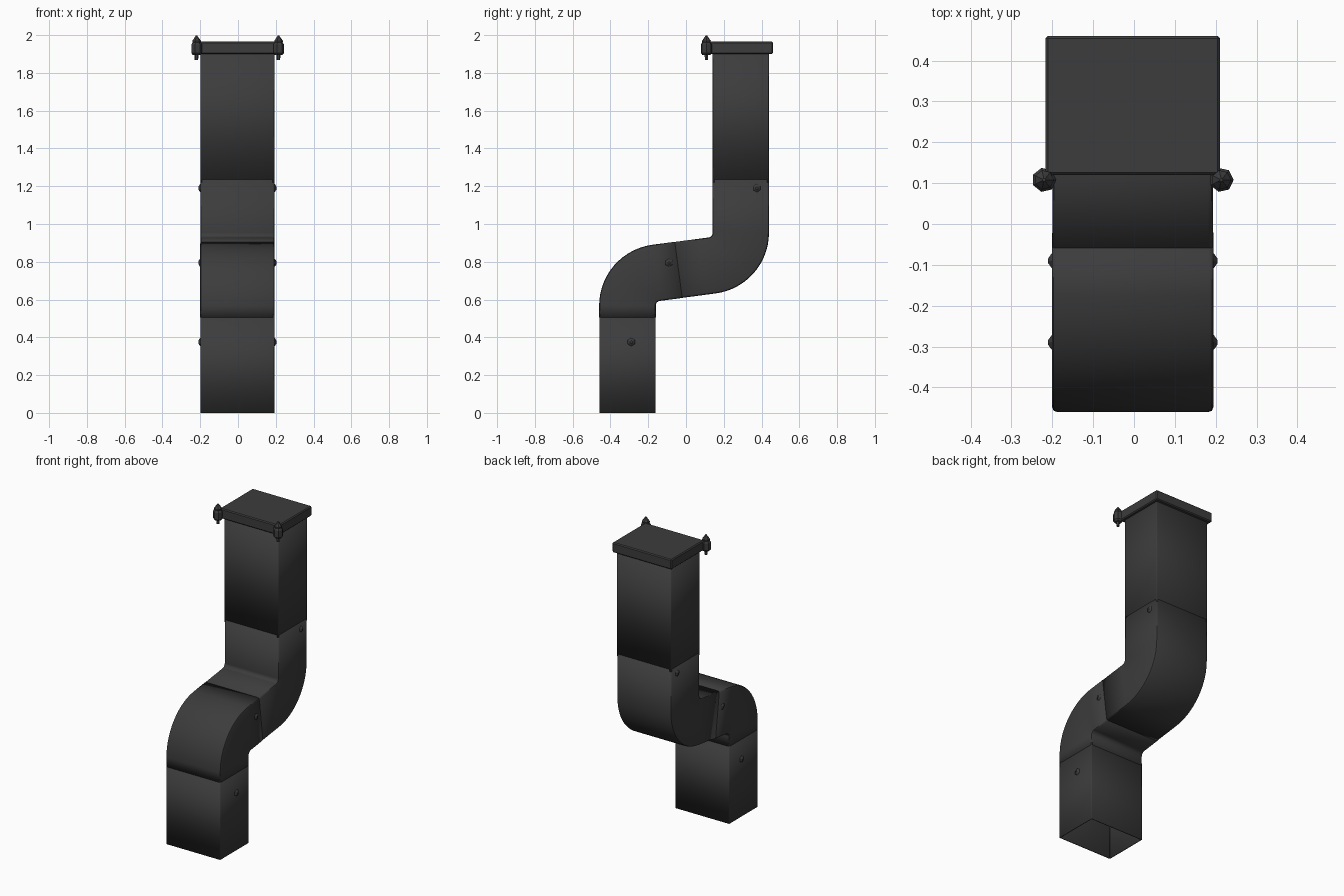
import bpy, bmesh, math
from mathutils import Vector, Matrix

if "Cube" in bpy.data.objects:
    bpy.data.objects.remove(bpy.data.objects["Cube"])

CX = -0.003
dark = bpy.data.materials.new("dark_metal")
dark.diffuse_color = (0.045, 0.045, 0.045, 1)
dark.use_nodes = True
dark.node_tree.nodes["Principled BSDF"].inputs["Base Color"].default_value = dark.diffuse_color


def finish(name, bm, smooth=True):
    me = bpy.data.meshes.new(name)
    bm.to_mesh(me)
    bm.free()
    ob = bpy.data.objects.new(name, me)
    bpy.context.collection.objects.link(ob)
    me.materials.append(dark)
    if smooth:
        for p in me.polygons:
            p.use_smooth = True
        me.set_sharp_from_angle(angle=math.radians(35))
    return ob


def section(hw, hd, r):
    # rounded rectangle, three points per corner
    pts = []
    for k, (sx, sy) in enumerate([(1, 1), (-1, 1), (-1, -1), (1, -1)]):
        for j in range(3):
            a = math.radians(90 * k + 45 * j)
            pts.append((sx * (hw - r) + r * math.cos(a), sy * (hd - r) + r * math.sin(a)))
    return pts


def duct(name, stations, hw, hd, r):
    # rectangular tube swept through (y, z, tilt) stations, thin walled, open ended
    bm = bmesh.new()
    prof = section(hw, hd, r)
    rings = []
    for y, z, t in stations:
        n = Vector((0, -math.cos(t), math.sin(t)))
        rings.append([bm.verts.new(Vector((CX + u, y, z)) + n * v) for u, v in prof])
    m = len(prof)
    for a, b in zip(rings, rings[1:]):
        for i in range(m):
            j = (i + 1) % m
            bm.faces.new((a[i], b[i], b[j], a[j]))
    ob = finish(name, bm)
    mod = ob.modifiers.new("wall", 'SOLIDIFY')
    mod.thickness = 0.006
    mod.offset = -1
    return ob


def lathe(name, sides, prof, matrix):
    # faceted turned part from (radius, height) pairs
    bm = bmesh.new()
    rings = [[bm.verts.new((r * math.cos(2 * math.pi * i / sides),
                            r * math.sin(2 * math.pi * i / sides), h))
              for i in range(sides)] for r, h in prof]
    for a, b in zip(rings, rings[1:]):
        for i in range(sides):
            j = (i + 1) % sides
            bm.faces.new((a[i], a[j], b[j], b[i]))
    bm.faces.new(rings[0][::-1])
    bm.faces.new(rings[-1])
    bm.transform(matrix)
    return finish(name, bm, False)


# S-bend centre line
R, TILT, N = 0.175, math.radians(82.5), 14
hub1, hub2 = (-0.135, 0.568), (0.115, 0.954)


def bend(hub, side, t):
    return (hub[0] - side * R * math.cos(t), hub[1] + side * R * math.sin(t), t)


arc1 = [bend(hub1, 1, TILT * i / N) for i in range(N + 1)]
arc2 = [bend(hub2, -1, TILT * (1 - i / N)) for i in range(N + 1)]
p, q = arc1[-1], arc2[0]
joint = (p[0] + 0.4 * (q[0] - p[0]), p[1] + 0.4 * (q[1] - p[1]), TILT)

# straight pipes and elbows
duct("lower_pipe", [(-0.31, 0, 0), (-0.31, 0.52, 0)], 0.1955, 0.1485, 0.005)
duct("lower_elbow", [(-0.31, 0.505, 0)] + arc1 + [joint], 0.1975, 0.15, 0.012)
duct("upper_elbow", [joint] + arc2 + [(0.29, 1.235, 0)], 0.1965, 0.1493, 0.012)
duct("upper_pipe", [(0.29, 1.22, 0), (0.29, 1.95, 0)], 0.1955, 0.1485, 0.005)

# top cap collar
bm = bmesh.new()
bmesh.ops.create_cube(bm, size=1)
bmesh.ops.scale(bm, vec=(0.428, 0.34, 0.065), verts=bm.verts)
bmesh.ops.translate(bm, vec=(CX, 0.29, 1.9325), verts=bm.verts)
bmesh.ops.bevel(bm, geom=[e for e in bm.edges], offset=0.006, segments=1, affect='EDGES')
finish("top_collar", bm, False)

# side rivets at each joint
for i, (y, z) in enumerate([(-0.29, 0.375), (-0.09, 0.795), (0.375, 1.19)]):
    for s in (-1, 1):
        mat = Matrix.Translation((CX + s * 0.193, y, z)) @ Matrix.Rotation(s * math.pi / 2, 4, 'Y')
        lathe(f"rivet_{i}_{'left' if s < 0 else 'right'}", 6,
              [(0.023, 0), (0.02, 0.006), (0.007, 0.014)], mat)

# clamp bolts on the front corners of the collar
for s, label in ((-1, "left"), (1, "right")):
    at = Matrix.Translation((CX + s * 0.217, 0.108, 0))
    lathe(f"clamp_nut_{label}", 7,
          [(0.022, 1.895), (0.03, 1.905), (0.03, 1.95), (0.022, 1.962)], at)
    lathe(f"bolt_head_{label}", 7,
          [(0.022, 1.958), (0.024, 1.97), (0.014, 1.983), (0.004, 1.998)], at)
    lathe(f"bolt_shank_{label}", 6, [(0.009, 1.868), (0.011, 1.90)], at)
